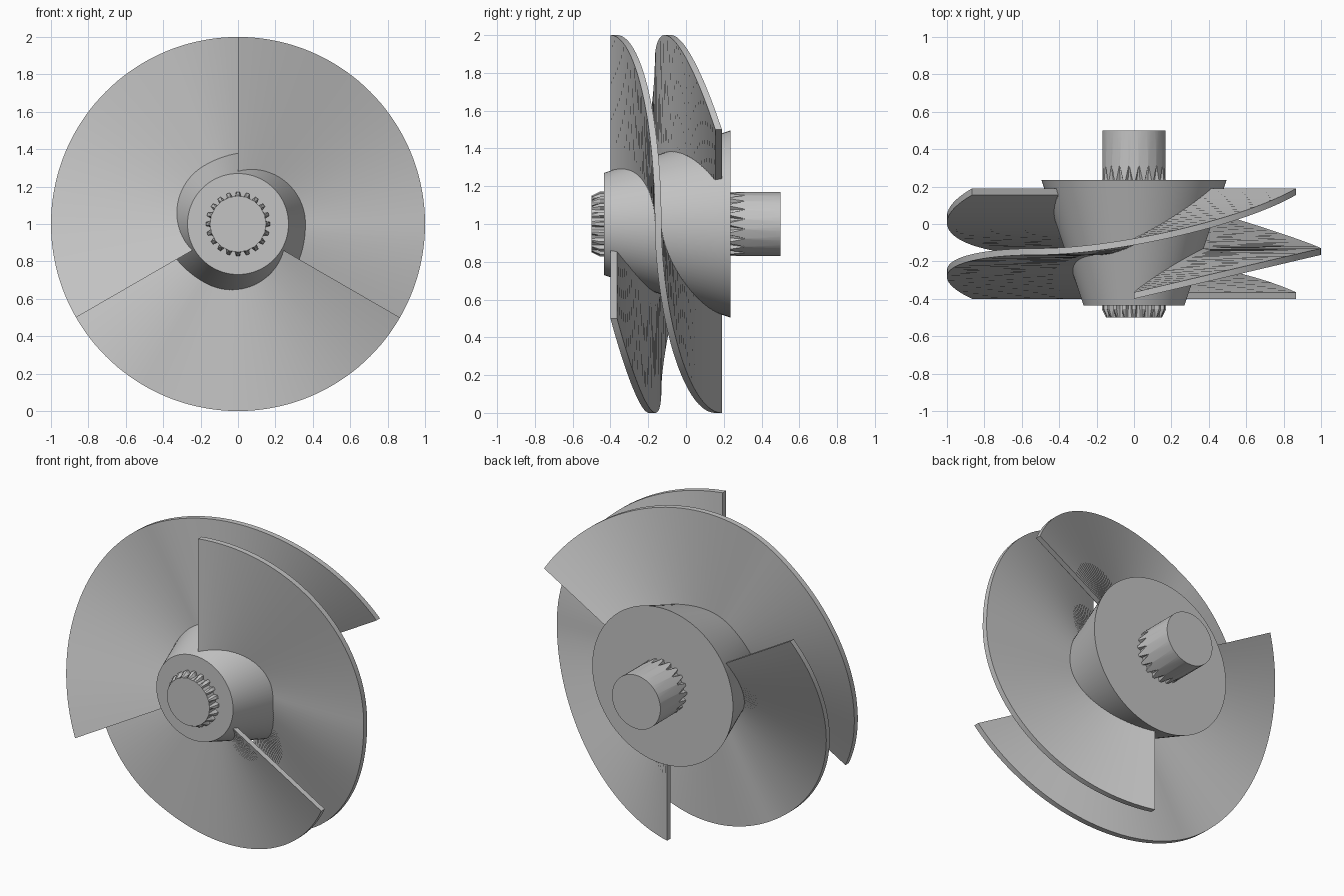
import bpy, bmesh
from math import sin, cos, pi, radians

cube = bpy.data.objects.get("Cube")
if cube:
    bpy.data.objects.remove(cube, do_unlink=True)

steel = bpy.data.materials.new("grey_steel")
steel.use_nodes = True
GREY = (0.55, 0.55, 0.55, 1)
steel.diffuse_color = GREY
steel.node_tree.nodes["Principled BSDF"].inputs["Base Color"].default_value = GREY


def polar(r, a, y):
    """Point around the horizontal axle, angle clockwise from the top."""
    return (r * sin(a), y, 1 + r * cos(a))


def loft(name, rings, loop=False, smooth=30):
    """Skin closed rings of points; cap the ends."""
    bm = bmesh.new()
    rows = [[bm.verts.new(p) for p in ring] for ring in rings]
    n = len(rows[0])
    for a, b in zip(rows, rows[1:]):
        for i in range(n):
            j = (i + 1) % n
            bm.faces.new((a[i], a[j], b[j], b[i]))
    bm.faces.new(rows[0])
    bm.faces.new(rows[-1])
    bmesh.ops.recalc_face_normals(bm, faces=bm.faces)
    mesh = bpy.data.meshes.new(name)
    bm.to_mesh(mesh)
    bm.free()
    mesh.materials.append(steel)
    obj = bpy.data.objects.new(name, mesh)
    bpy.context.collection.objects.link(obj)
    bpy.ops.object.select_all(action='DESELECT')
    obj.select_set(True)
    bpy.context.view_layer.objects.active = obj
    bpy.ops.object.shade_smooth_by_angle(angle=radians(smooth))
    return obj


# Conical hub
SIDES = 96
loft("hub", [[polar(r, 2 * pi * i / SIDES, y) for i in range(SIDES)]
             for r, y in ((0.27, -0.435), (0.495, 0.235))])

# Splined shaft ends: grooves are cut between the teeth
TEETH = 20


def spline_ring(y, tip, root, groove):
    """groove is the half width of a groove as a share of the tooth pitch."""
    pts = []
    for t in range(TEETH):
        for r, share in ((tip, -groove), (root, -groove * 0.5),
                         (root, groove * 0.5), (tip, groove)):
            pts.append(polar(r, (t + 0.5 + share) * 2 * pi / TEETH, y))
    return pts


loft("front_shaft", [spline_ring(-0.5, 0.15, 0.149, 0.42),
                     spline_ring(-0.455, 0.172, 0.149, 0.32),
                     spline_ring(-0.4, 0.172, 0.149, 0.32)], smooth=20)
loft("rear_shaft", [spline_ring(0.2, 0.17, 0.148, 0.36),
                    spline_ring(0.235, 0.17, 0.148, 0.36),
                    spline_ring(0.31, 0.17, 0.17, 0.04),
                    spline_ring(0.5, 0.17, 0.17, 0.25)], smooth=20)

# Three half-turn blades, steep at both ends and flat in the middle
STEPS = 72
THICK = 0.035


def blade_y(a):
    if a < pi / 2:
        return -0.4 + 0.235 * sin(a)
    return -0.165 + 0.32 * max(0, 1 - sin(a)) ** 0.9


for k in range(3):
    start = k * 2 * pi / 3
    sections = []
    for i in range(STEPS + 1):
        a = pi * i / STEPS
        y = blade_y(a)
        sections.append([polar(r, start + a, y + d) for r, d in
                         ((0.25, 0), (1, 0), (1, THICK), (0.25, THICK))])
    loft("blade_%d" % (k + 1), sections)
